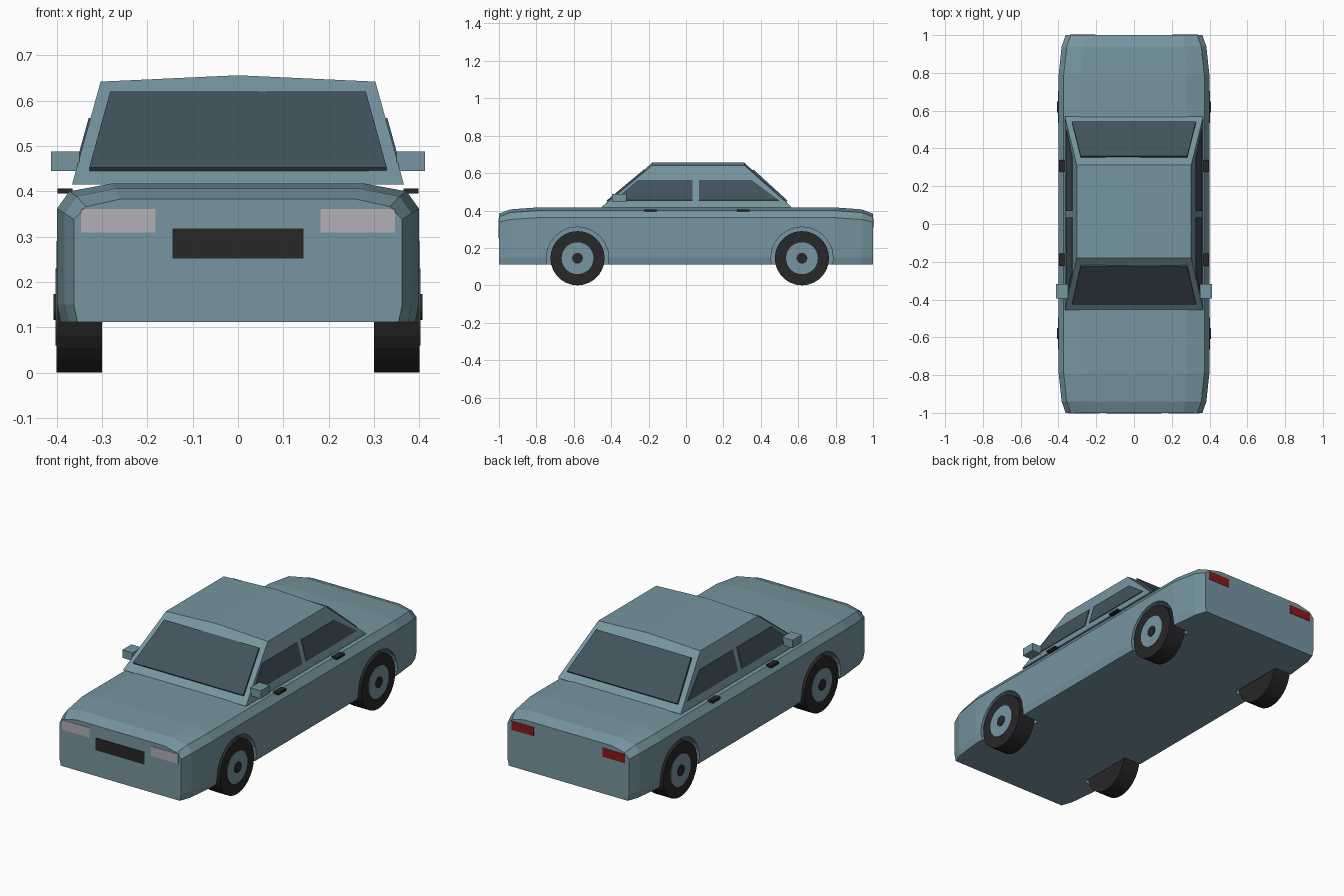
import bpy, math
from mathutils import Vector

if "Cube" in bpy.data.objects:
    bpy.data.objects.remove(bpy.data.objects["Cube"])


def material(name, rgb):
    m = bpy.data.materials.new(name)
    m.diffuse_color = (*rgb, 1)
    m.use_nodes = True
    m.node_tree.nodes["Principled BSDF"].inputs["Base Color"].default_value = m.diffuse_color
    return m


PAINT = material("paint", (0.18, 0.30, 0.35))
GLASS = material("glass", (0.055, 0.085, 0.11))
BLACK = material("black", (0.02, 0.02, 0.022))
LAMP = material("lamp", (0.45, 0.43, 0.47))
RED = material("red", (0.25, 0.01, 0.01))


def mesh(name, verts, faces, mat):
    me = bpy.data.meshes.new(name)
    me.from_pydata([tuple(v) for v in verts], [], faces)
    ob = bpy.data.objects.new(name, me)
    bpy.context.collection.objects.link(ob)
    me.materials.append(mat)
    bpy.context.view_layer.objects.active = ob
    ob.select_set(True)
    bpy.ops.object.mode_set(mode='EDIT')
    bpy.ops.mesh.select_all(action='SELECT')
    bpy.ops.mesh.normals_make_consistent(inside=False)
    bpy.ops.object.mode_set(mode='OBJECT')
    ob.select_set(False)
    return ob


def box(name, x, y, z, mat):
    verts = [(a, b, c) for a in x for b in y for c in z]
    faces = [(0, 1, 3, 2), (4, 6, 7, 5), (0, 4, 5, 1), (2, 3, 7, 6), (0, 2, 6, 4), (1, 5, 7, 3)]
    return mesh(name, verts, faces, mat)


def plate(name, pts, thick, outward, mat):
    # flat panel with its outer face at pts, thickened inwards
    pts = [Vector(p) for p in pts]
    n = (pts[1] - pts[0]).cross(pts[2] - pts[0]).normalized()
    if n.dot(Vector(outward)) < 0:
        n = -n
    k = len(pts)
    faces = [tuple(range(k)), tuple(range(k, 2 * k))]
    faces += [(i, (i + 1) % k, (i + 1) % k + k, i + k) for i in range(k)]
    return mesh(name, pts + [p - n * thick for p in pts], faces, mat)


def disc(name, x0, x1, y, z, r, mat, sides=28):
    bpy.ops.mesh.primitive_cylinder_add(vertices=sides, radius=r, depth=abs(x1 - x0),
                                        location=((x0 + x1) / 2, y, z),
                                        rotation=(0, math.pi / 2, 0))
    ob = bpy.context.object
    ob.name = name
    ob.data.materials.append(mat)
    ob.select_set(False)
    return ob


# Lower body: lofted cross-sections, narrower and lower at both ends
def section(y, w, top, shoulder, flat):
    half = [(w - 0.008, 0.112), (w, 0.15), (w, shoulder),
            (w - 0.027, top - 0.017), (flat, top)]
    return [(x, y, z) for x, z in half] + [(-x, y, z) for x, z in reversed(half)]


stations = [(1.0, 0.362, 0.383, 0.338, 0.26), (0.94, 0.383, 0.406, 0.352, 0.27),
            (0.79, 0.399, 0.417, 0.362, 0.28)]
ends = [(-s[0], *s[1:]) for s in stations] + stations[::-1]
verts, faces, n = [], [], 10
for s in ends:
    verts += section(*s)
for k in range(len(ends) - 1):
    for i in range(n):
        j = (i + 1) % n
        faces.append((k * n + i, k * n + j, (k + 1) * n + j, (k + 1) * n + i))
faces += [tuple(range(n)), tuple(range(len(verts) - n, len(verts)))]
body = mesh("body", verts, faces, PAINT)

# Wheel arches cut into the body
AXLES = (("front", -0.58), ("rear", 0.62))
for _, y in AXLES:
    for s in (-1, 1):
        cutter = disc("arch_cutter", s * 0.29, s * 0.5, y, 0.145, 0.167, PAINT, 24)
        cutter.hide_render = True
        mod = body.modifiers.new("arch", 'BOOLEAN')
        mod.operation, mod.solver, mod.object = 'DIFFERENCE', 'EXACT', cutter
        bpy.context.view_layer.objects.active = body
        bpy.ops.object.modifier_apply(modifier=mod.name)
        bpy.data.objects.remove(cutter)

# Cabin with a slightly ridged roof
bw, rw = 0.366, 0.303
cabin_pts = [(-bw, -0.455, 0.415), (bw, -0.455, 0.415), (bw, 0.568, 0.415), (-bw, 0.568, 0.415),
             (-rw, -0.18, 0.642), (0, -0.18, 0.656), (rw, -0.18, 0.642),
             (rw, 0.312, 0.642), (0, 0.312, 0.656), (-rw, 0.312, 0.642)]
mesh("cabin", cabin_pts,
     [(0, 1, 2, 3), (0, 1, 6, 5, 4), (2, 3, 9, 8, 7), (1, 2, 7, 6), (3, 0, 4, 9),
      (4, 5, 8, 9), (5, 6, 7, 8)], PAINT)

# Windscreen and rear window
for name, ylow, yhigh, d in (("windscreen", -0.425, -0.224, -1), ("rear_window", 0.543, 0.36, 1)):
    plate(name, [(-0.328, ylow, 0.453), (0.328, ylow, 0.453),
                 (0.282, yhigh, 0.62), (-0.282, yhigh, 0.62)], 0.012, (0, d, 1), GLASS)


# Side windows following the slope of the cabin side
def side_x(z):
    return bw - (z - 0.415) / 0.227 * (bw - rw) + 0.004


for s, side in ((-1, "left"), (1, "right")):
    for name, low, high in (("front", (-0.385, 0.035), (-0.26, 0.035)),
                            ("rear", (0.07, 0.497), (0.07, 0.352))):
        a, b = s * side_x(0.455), s * side_x(0.562)
        plate(f"{name}_side_window_{side}",
              [(a, low[0], 0.455), (a, low[1], 0.455), (b, high[1], 0.562), (b, high[0], 0.562)],
              0.01, (s, 0, 0), GLASS)

    # Mirrors, door handles and lamps
    box(f"mirror_{side}", (s * 0.35, s * 0.412), (-0.395, -0.318), (0.445, 0.488), PAINT)
    for name, y in (("front", -0.19), ("rear", 0.307)):
        box(f"{name}_door_handle_{side}", (s * 0.365, s * 0.398), (y - 0.033, y + 0.033),
            (0.395, 0.406), BLACK)
    box(f"headlight_{side}", (s * 0.182, s * 0.346), (-1.002, -0.985), (0.309, 0.361), LAMP)
    box(f"taillight_{side}", (s * 0.205, s * 0.338), (0.985, 1.002), (0.31, 0.358), RED)

    # Wheels: tyre, painted rim, centre cap
    for name, y in AXLES:
        disc(f"{name}_tyre_{side}", s * 0.30, s * 0.40, y, 0.145, 0.145, BLACK)
        disc(f"{name}_rim_{side}", s * 0.36, s * 0.403, y, 0.145, 0.085, PAINT)
        disc(f"{name}_hub_cap_{side}", s * 0.36, s * 0.407, y, 0.145, 0.029, BLACK, 16)

# Front grille
box("grille", (-0.145, 0.145), (-1.003, -0.985), (0.252, 0.318), BLACK)
